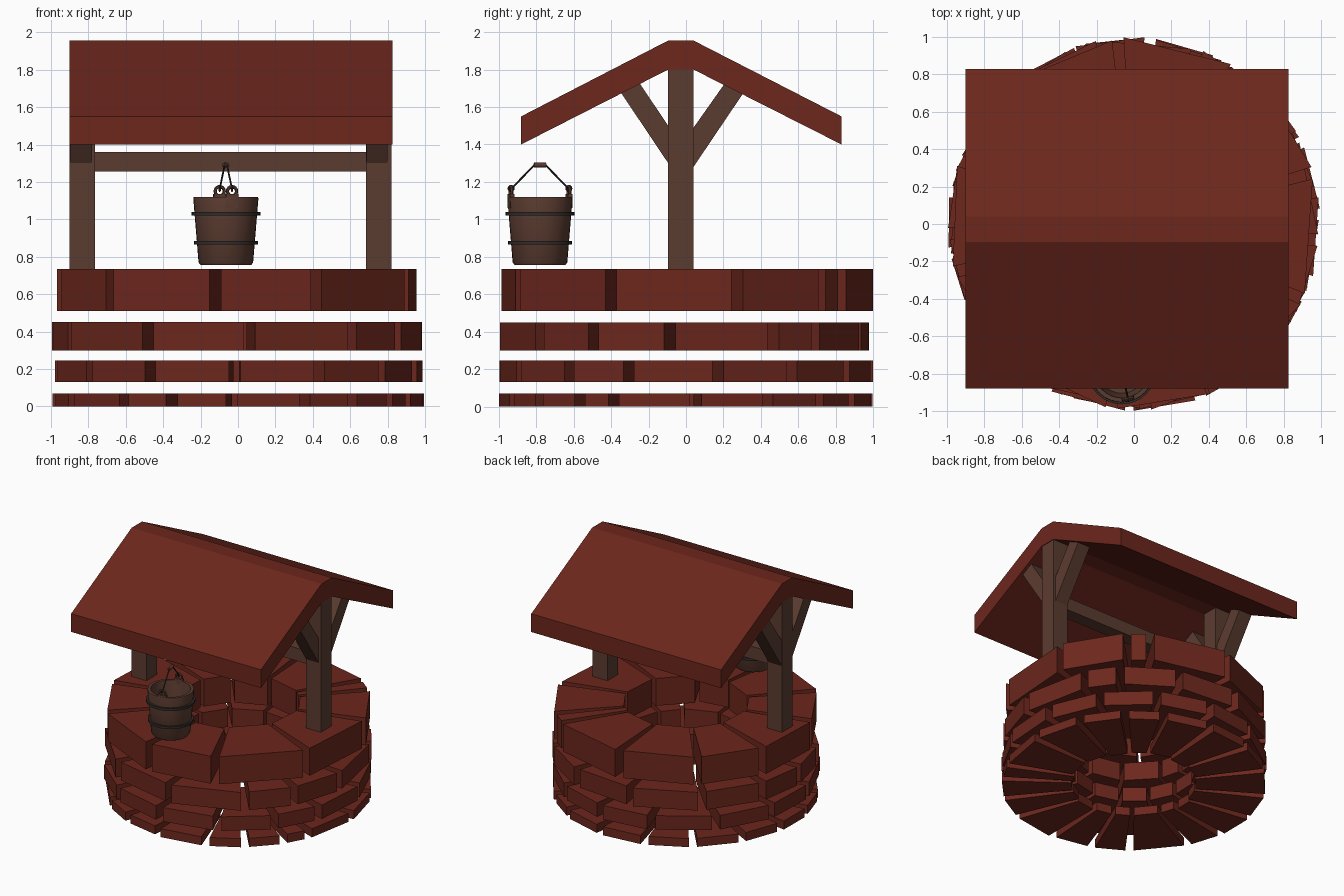
import bpy, bmesh, math, random
from mathutils import Vector, Matrix

if "Cube" in bpy.data.objects:
    bpy.data.objects.remove(bpy.data.objects["Cube"])

random.seed(4)


def material(name, rgb):
    m = bpy.data.materials.new(name)
    m.diffuse_color = (*rgb, 1)
    m.use_nodes = True
    m.node_tree.nodes["Principled BSDF"].inputs["Base Color"].default_value = m.diffuse_color
    return m


BRICK = material("brick_red", (0.15, 0.02, 0.012))
WOOD = material("wood", (0.105, 0.045, 0.03))
IRON = material("iron", (0.03, 0.025, 0.023))


def finish(name, bm, mat, smooth=False):
    bmesh.ops.recalc_face_normals(bm, faces=bm.faces)
    me = bpy.data.meshes.new(name)
    bm.to_mesh(me)
    bm.free()
    ob = bpy.data.objects.new(name, me)
    bpy.context.collection.objects.link(ob)
    me.materials.append(mat)
    if smooth:
        bpy.ops.object.select_all(action='DESELECT')
        ob.select_set(True)
        bpy.context.view_layer.objects.active = ob
        bpy.ops.object.shade_smooth_by_angle(angle=math.radians(35))
    return ob


def add_prism(bm, pts, vec):
    """Extrude a closed polygon along a vector."""
    n = len(pts)
    a = [bm.verts.new(p) for p in pts]
    b = [bm.verts.new(Vector(p) + Vector(vec)) for p in pts]
    bm.faces.new(a)
    bm.faces.new(b)
    for i in range(n):
        j = (i + 1) % n
        bm.faces.new((a[i], a[j], b[j], b[i]))


def side_prism(name, yz, x0, x1, mat, smooth=False):
    bm = bmesh.new()
    add_prism(bm, [(x0, y, z) for y, z in yz], (x1 - x0, 0, 0))
    return finish(name, bm, mat, smooth)


def rect(y0, y1, z0, z1):
    return [(y0, z0), (y1, z0), (y1, z1), (y0, z1)]


def lathe(name, rz, centre, mat, seg=32):
    """Spin a closed (r, z) profile; r = 0 points become poles."""
    bm = bmesh.new()
    vs = [bm.verts.new((r, 0, z)) for r, z in rz]
    es = [bm.edges.new((vs[i], vs[i + 1])) for i in range(len(vs) - 1)]
    bmesh.ops.spin(bm, geom=vs + es, cent=(0, 0, 0), axis=(0, 0, 1),
                   angle=2 * math.pi, steps=seg)
    bmesh.ops.remove_doubles(bm, verts=bm.verts, dist=1e-4)
    bmesh.ops.translate(bm, verts=bm.verts, vec=centre)
    return finish(name, bm, mat, True)


def add_rod(bm, p, q, r, seg=8):
    p, q = Vector(p), Vector(q)
    d = q - p
    m = Matrix.Translation((p + q) / 2) @ d.to_track_quat('Z', 'Y').to_matrix().to_4x4()
    bmesh.ops.create_cone(bm, cap_ends=True, segments=seg, radius1=r, radius2=r,
                          depth=d.length, matrix=m)


def add_torus(bm, major, minor, mat4, n=16, k=6):
    g = [[bm.verts.new(mat4 @ Vector(((major + minor * math.cos(b)) * math.cos(a),
                                      minor * math.sin(b),
                                      (major + minor * math.cos(b)) * math.sin(a))))
          for b in [2 * math.pi * j / k for j in range(k)]]
         for a in [2 * math.pi * i / n for i in range(n)]]
    for i in range(n):
        for j in range(k):
            bm.faces.new((g[i][j], g[(i + 1) % n][j],
                          g[(i + 1) % n][(j + 1) % k], g[i][(j + 1) % k]))


# Stone courses: z range and joint angles, measured from the front (-y) towards +x
courses = [
    (0.0, 0.07, [-64, -38, -21, -2, 21, 38, 55, 67, 93, 116, 136, 153, 175, 197, 218, 240, 260, 279]),
    (0.13, 0.245, [-53, -28, -1, 26, 51, 72, 100, 125, 150, 175, 200, 228, 255, 281]),
    (0.30, 0.45, [-65, -29, 3.5, 38, 60, 85, 118, 134, 160, 190, 222, 250, 273]),
    (0.51, 0.735, [-44, -7, 25, 66, 106, 137, 147, 185, 220, 250, 285]),
]
for c, (z0, z1, joints) in enumerate(courses):
    bm = bmesh.new()
    for i, a in enumerate(joints):
        b = joints[i + 1] if i + 1 < len(joints) else joints[0] + 360
        a0, a1 = math.radians(a + 1.8 - 90), math.radians(b - 1.8 - 90)
        ro = random.uniform(0.985, 1.0)
        ri = random.uniform(0.46, 0.49)
        corners = [(ri, a0), (ro, a0), (ro, a1), (ri, a1)]
        add_prism(bm, [(r * math.cos(t), r * math.sin(t), z0) for r, t in corners],
                  (0, 0, z1 - z0))
    finish(f"stone_course_{c + 1}", bm, BRICK)

# Roof
side_prism("roof", [(-0.88, 1.55), (-0.095, 1.955), (0.04, 1.955), (0.83, 1.55),
                    (0.83, 1.40), (0.04, 1.80), (-0.095, 1.80), (-0.88, 1.40)],
           -0.90, 0.825, BRICK)

# Posts with their diagonal braces
for side, x0, x1, bx0, bx1 in (("left", -0.90, -0.765, -0.898, -0.78),
                               ("right", 0.685, 0.82, 0.687, 0.80)):
    side_prism(f"{side}_post", rect(-0.095, 0.04, 0.735, 1.80), x0, x1, WOOD)
    side_prism(f"{side}_back_brace",
               [(0.03, 1.265), (0.03, 1.475), (0.21, 1.73), (0.31, 1.68)], bx0, bx1, WOOD)
    side_prism(f"{side}_front_brace",
               [(-0.085, 1.285), (-0.085, 1.485), (-0.25, 1.73), (-0.35, 1.68)], bx0, bx1, WOOD)

# Crossbeam
side_prism("crossbeam", rect(-0.08, 0.025, 1.255, 1.36), -0.77, 0.69, WOOD)

# Bucket
C = Vector((-0.065, -0.78, 0))
lathe("bucket", [(0, 0.755), (0.135, 0.755), (0.146, 0.77), (0.174, 1.11), (0.172, 1.12),
                 (0.150, 1.12), (0.148, 1.11), (0.125, 0.80), (0, 0.80)], C, WOOD)
for name, z, r in (("upper_band", 1.03, 0.168), ("lower_band", 0.875, 0.155)):
    lathe(name, [(r - 0.006, z - 0.01), (r + 0.016, z - 0.01), (r + 0.016, z + 0.01),
                 (r - 0.006, z + 0.01), (r - 0.006, z - 0.01)], C, IRON)

# Bucket ears, eyes and handle, turned slightly about the bucket axis
T = Matrix.Translation(C) @ Matrix.Rotation(math.radians(12), 4, 'Z')
ears, wire = bmesh.new(), bmesh.new()
for s in (-1, 1):
    y = 0.158 * s
    add_prism(ears, [T @ Vector((x, y - 0.012, z)) for x, z in
                     ((-0.034, 1.06), (0.034, 1.06), (0.034, 1.135), (-0.034, 1.135))],
              T.to_3x3() @ Vector((0, 0.024, 0)))
    add_torus(ears, 0.025, 0.009, T @ Matrix.Translation((0, y, 1.15)))
    add_torus(wire, 0.015, 0.004, T @ Matrix.Translation((0, y, 1.165))
              @ Matrix.Rotation(math.pi / 2, 4, 'Z'))
    add_rod(wire, T @ Vector((0, y * 0.95, 1.17)), T @ Vector((0, 0.03 * s, 1.29)), 0.005)
finish("bucket_ears", ears, WOOD, True)
finish("handle_wire", wire, IRON, True)
grip = bmesh.new()
add_rod(grip, T @ Vector((0, -0.032, 1.29)), T @ Vector((0, 0.032, 1.29)), 0.013, 12)
finish("handle_grip", grip, WOOD, True)
